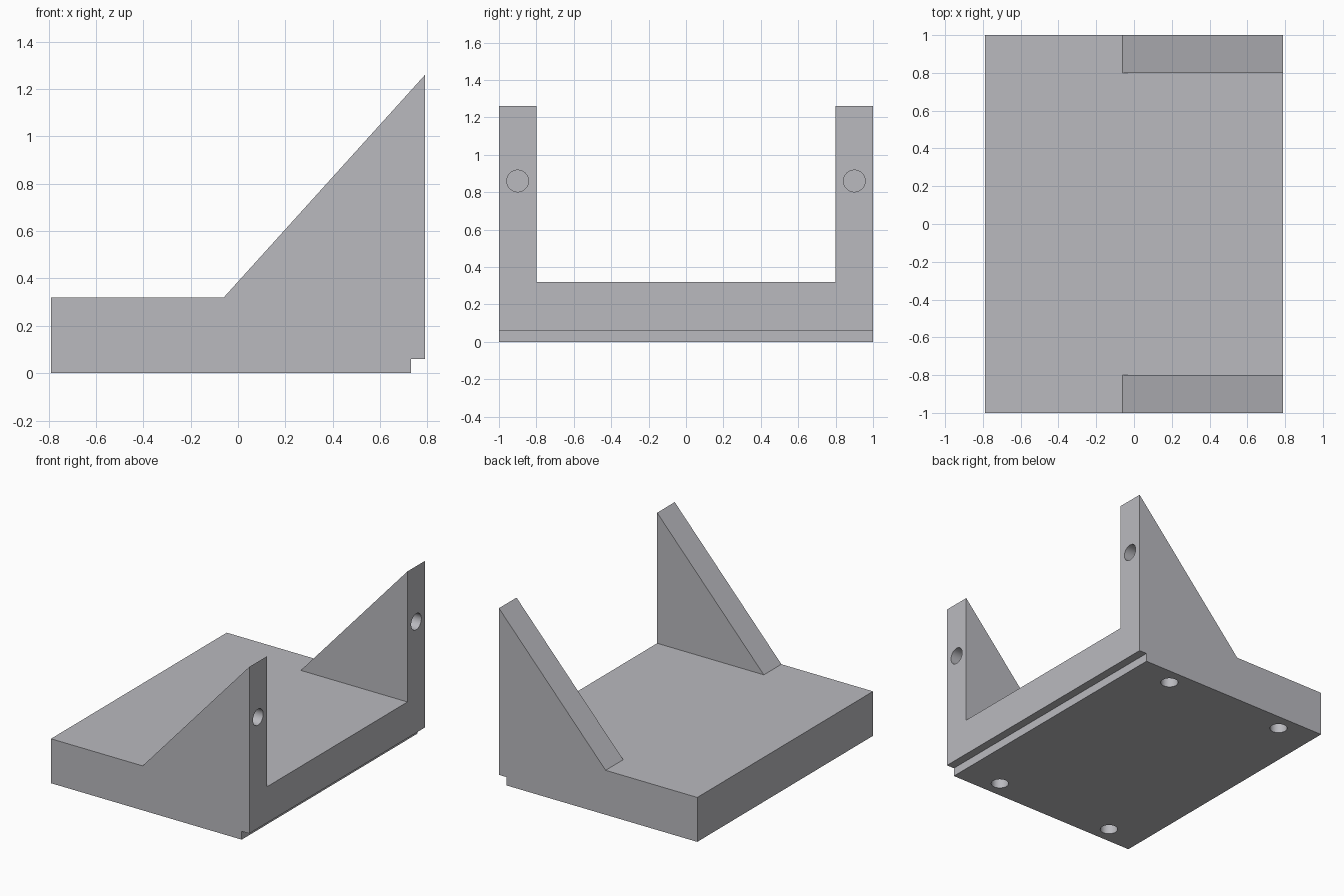
import bpy, bmesh, math
from mathutils import Matrix

if "Cube" in bpy.data.objects:
    bpy.data.objects.remove(bpy.data.objects["Cube"])

grey = bpy.data.materials.new("light grey")
grey.diffuse_color = (0.49, 0.49, 0.52, 1)
grey.use_nodes = True
grey.node_tree.nodes["Principled BSDF"].inputs["Base Color"].default_value = grey.diffuse_color


def new_object(name, bm):
    bmesh.ops.recalc_face_normals(bm, faces=bm.faces)
    mesh = bpy.data.meshes.new(name)
    bm.to_mesh(mesh)
    bm.free()
    mesh.materials.append(grey)
    obj = bpy.data.objects.new(name, mesh)
    bpy.context.collection.objects.link(obj)
    return obj


def extrude_profile(name, points, y0, y1):
    """Extrude an (x, z) outline from y0 to y1."""
    bm = bmesh.new()
    face = bm.faces.new([bm.verts.new((x, y0, z)) for x, z in points])
    moved = bmesh.ops.extrude_face_region(bm, geom=[face])["geom"]
    verts = [v for v in moved if isinstance(v, bmesh.types.BMVert)]
    bmesh.ops.translate(bm, verts=verts, vec=(0, y1 - y0, 0))
    return new_object(name, bm)


def drill(name, centre, along_x=False):
    """Cylinder cutter, centred on the surface, reaching DEPTH inside."""
    bm = bmesh.new()
    bmesh.ops.create_cone(bm, cap_ends=True, segments=48, radius1=RADIUS,
                          radius2=RADIUS, depth=2 * DEPTH)
    if along_x:
        bm.transform(Matrix.Rotation(math.pi / 2, 4, 'Y'))
    bm.transform(Matrix.Translation(centre))
    return new_object(name, bm)


def combine(target, tool, operation):
    mod = target.modifiers.new(tool.name, 'BOOLEAN')
    mod.operation, mod.object, mod.solver = operation, tool, 'EXACT'
    bpy.context.view_layer.objects.active = target
    bpy.ops.object.modifier_apply(modifier=mod.name)
    bpy.data.objects.remove(tool)


RADIUS, DEPTH = 0.058, 0.22
X, TOP, PEAK, TOE = 0.79, 0.32, 1.26, -0.06

# Base slab with a rebate along its lower right edge
bracket = extrude_profile("bracket", [(-X, 0), (0.73, 0), (0.73, 0.06), (X, 0.06),
                                      (X, TOP), (TOE, TOP), (-X, TOP)], -1, 1)

# Triangular cheeks at both ends
for s in (-1, 1):
    cheek = extrude_profile("cheek", [(TOE, TOP), (X, TOP), (X, PEAK)], s * 0.8, s)
    combine(bracket, cheek, 'UNION')

# Blind holes in the upright edges and in the underside
for s in (-1, 1):
    combine(bracket, drill("edge_hole", (X, s * 0.9, 0.86), True), 'DIFFERENCE')
    for x in (-0.52, 0.43):
        combine(bracket, drill("bottom_hole", (x, s * 0.88, 0)), 'DIFFERENCE')

# Smooth hole walls, crisp edges elsewhere
bpy.ops.object.select_all(action='DESELECT')
bracket.select_set(True)
bpy.context.view_layer.objects.active = bracket
bpy.ops.object.shade_smooth_by_angle(angle=math.radians(30))
